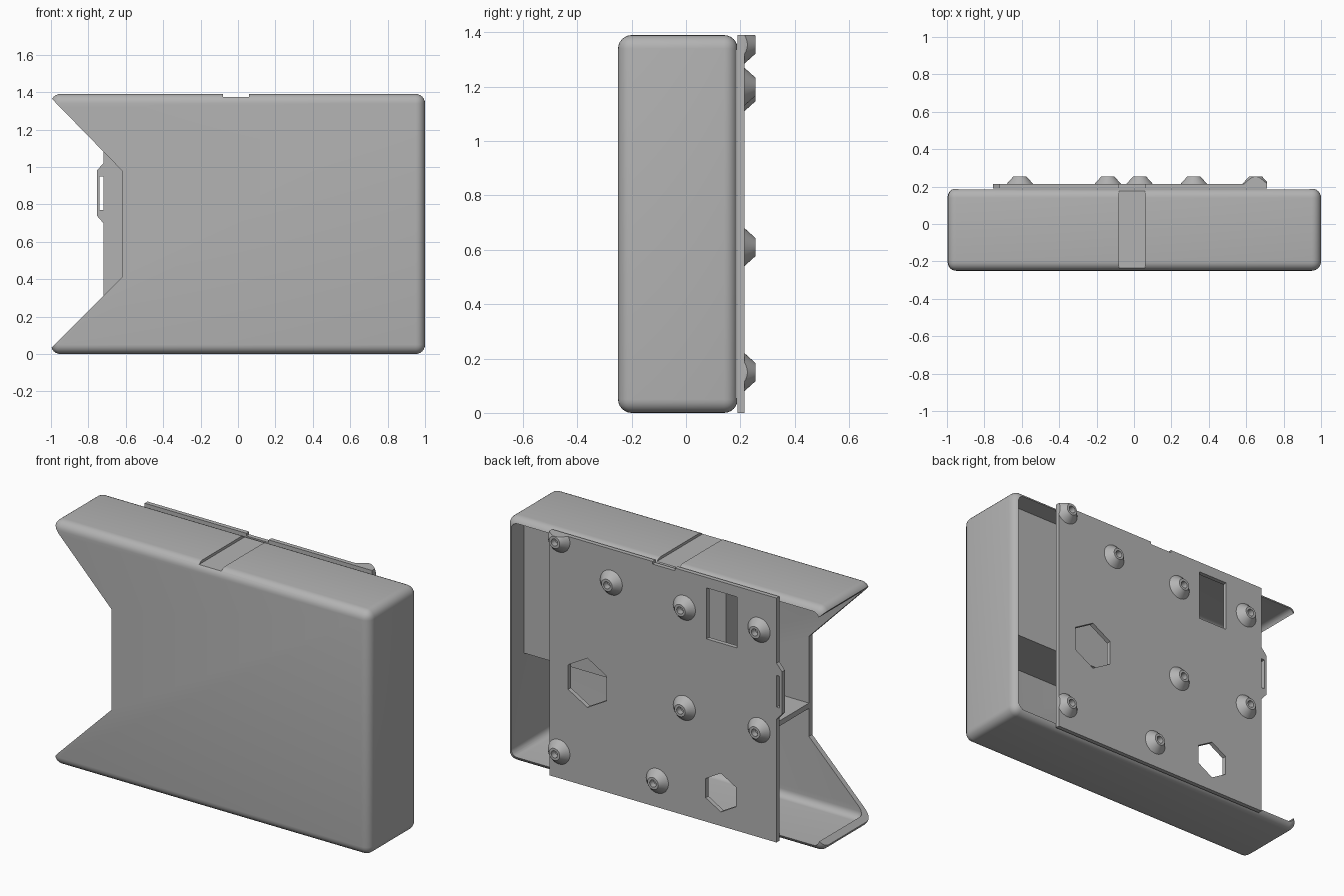
import bpy, bmesh, math
from mathutils import Matrix, Vector

old = bpy.data.objects.get("Cube")
if old:
    bpy.data.objects.remove(old)

grey = bpy.data.materials.new("plain_grey")
grey.use_nodes = True
GREY = (0.45, 0.45, 0.45, 1)
grey.diffuse_color = GREY
grey.node_tree.nodes["Principled BSDF"].inputs["Base Color"].default_value = GREY

BACK, SKIN, TOP = 0.19, 0.215, 1.39


def finish(name, bm):
    bmesh.ops.recalc_face_normals(bm, faces=bm.faces)
    mesh = bpy.data.meshes.new(name)
    bm.to_mesh(mesh)
    bm.free()
    mesh.materials.append(grey)
    ob = bpy.data.objects.new(name, mesh)
    bpy.context.collection.objects.link(ob)
    return ob


def box(name, x, y, z, round_r=0):
    """Box from ranges; round_r rounds every edge not on the back face."""
    bm = bmesh.new()
    bmesh.ops.create_cube(bm, size=1)
    for v in bm.verts:
        v.co = [r[1] if c > 0 else r[0] for c, r in zip(v.co, (x, y, z))]
    if round_r:
        edges = [e for e in bm.edges if min(v.co.y for v in e.verts) < y[1]]
        bmesh.ops.bevel(bm, geom=edges, offset=round_r, segments=6,
                        profile=0.5, affect='EDGES')
    return finish(name, bm)


def prism(name, points, y0, y1):
    """Outline in x, z extruded along y."""
    bm = bmesh.new()
    face = bm.faces.new([bm.verts.new((px, y0, pz)) for px, pz in points])
    new = bmesh.ops.extrude_face_region(bm, geom=[face])["geom"]
    bmesh.ops.translate(bm, vec=(0, y1 - y0, 0),
                        verts=[g for g in new if isinstance(g, bmesh.types.BMVert)])
    return finish(name, bm)


def cut(target, *cutters):
    for c in cutters:
        mod = target.modifiers.new("cut", 'BOOLEAN')
        mod.operation, mod.solver, mod.object = 'DIFFERENCE', 'EXACT', c
    bpy.context.view_layer.update()
    deps = bpy.context.evaluated_depsgraph_get()
    mesh = bpy.data.meshes.new_from_object(target.evaluated_get(deps))
    target.modifiers.clear()
    target.data = mesh
    for c in cutters:
        bpy.data.objects.remove(c)


def smooth(ob):
    bpy.ops.object.select_all(action='DESELECT')
    ob.select_set(True)
    bpy.context.view_layer.objects.active = ob
    bpy.ops.object.shade_smooth_by_angle(angle=math.radians(35))


def hexagon(name, cx, cz, r):
    angles = [math.radians(30 + 60 * i) for i in range(6)]
    return prism(name, [(cx + r * math.cos(a), cz + r * math.sin(a)) for a in angles],
                 0.1, 0.3)


def groove():
    return box("groove_cutter", (-0.08, 0.06), (-0.4, 0.4), (TOP - 0.015, 1.5))


# Hollow case with the V-shaped open end
case = box("case", (-1, 1), (-0.25, BACK), (0, TOP), 0.05)
cavity = box("cavity_cutter", (-0.97, 0.97), (-0.22, 0.4), (0.03, TOP - 0.03), 0.04)
notch = prism("notch_cutter", [(-1.02, 0.01), (-0.62, 0.41), (-0.62, 0.98),
                               (-1.02, 1.39)], -0.5, 0.5)
cut(case, cavity, notch, groove())
smooth(case)

# Back plate with its clip tab and openings
plate = prism("back_plate", [(-0.72, 0), (0.71, 0), (0.71, TOP), (-0.72, TOP),
                             (-0.72, 1.02), (-0.755, 0.98), (-0.755, 0.74),
                             (-0.72, 0.70)], BACK, SKIN)
cut(plate, groove(), hexagon("large_hex_cutter", 0.47, 0.59, 0.14),
    hexagon("small_hex_cutter", -0.37, 0.19, 0.11),
    box("window_cutter", (-0.47, -0.28), (0.1, 0.3), (1.04, 1.33)),
    box("slot_cutter", (-0.74, -0.72), (0.1, 0.3), (0.77, 0.95)))

# Inner shelf and the raised compartment beside it
box("inner_shelf", (-0.62, 0.97), (-0.23, 0.07), (0.57, 0.6))
box("inner_compartment", (-0.3, 0.975), (-0.23, 0.07), (0.57, TOP - 0.02))


# Conical screw collars with sunken centres
def collar(x, z):
    bm = bmesh.new()
    rings = []
    n = 32
    for r, y in ((0.07, SKIN - 0.002), (0.07, SKIN), (0.034, 0.255),
                 (0.02, 0.255), (0.02, 0.22)):
        rings.append([bm.verts.new((x + r * math.cos(2 * math.pi * i / n), y,
                                    z + r * math.sin(2 * math.pi * i / n)))
                      for i in range(n)])
    for a, b in zip(rings, rings[1:]):
        for i in range(n):
            j = (i + 1) % n
            bm.faces.new((a[i], a[j], b[j], b[i]))
    bm.faces.new(rings[0])
    bm.faces.new(rings[-1])
    # Trim at the plate edges
    for co, no in (((0.71, 0, 0), (1, 0, 0)), ((0, 0, TOP), (0, 0, 1))):
        res = bmesh.ops.bisect_plane(bm, geom=bm.verts[:] + bm.edges[:] + bm.faces[:],
                                     plane_co=co, plane_no=no, clear_outer=True)
        rim = [g for g in res["geom_cut"] if isinstance(g, bmesh.types.BMEdge)]
        if rim:
            bmesh.ops.contextual_create(bm, geom=rim)
    smooth(finish("screw_collar", bm))


for x, z in ((0.65, 1.355), (0.32, 1.2), (-0.14, 1.18), (-0.61, 1.18),
             (-0.14, 0.61), (-0.61, 0.61), (0.65, 0.15), (0.03, 0.15)):
    collar(x, z)
